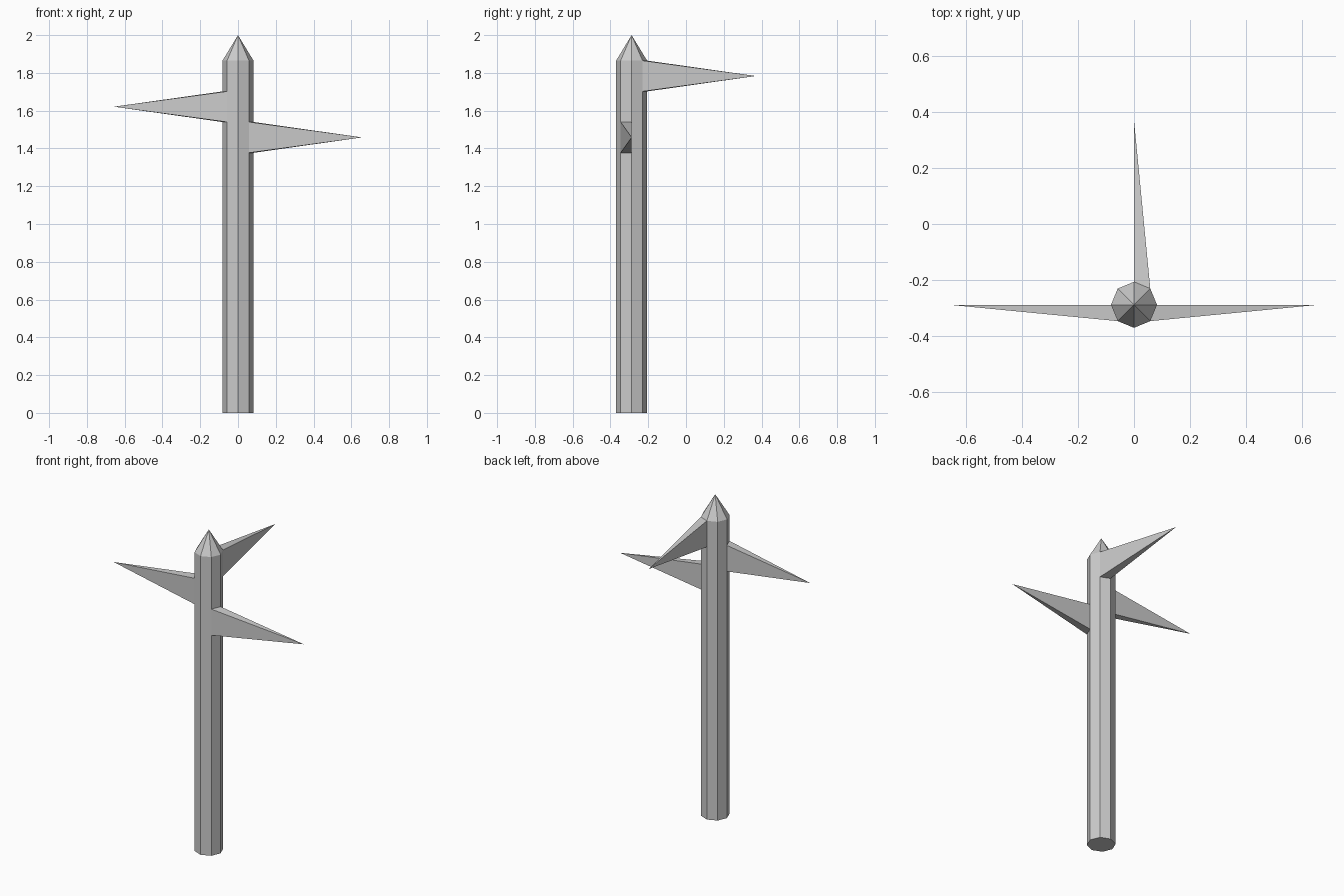
import bpy, bmesh
from math import cos, sin, tau
from mathutils import Vector

if "Cube" in bpy.data.objects:
    bpy.data.objects.remove(bpy.data.objects["Cube"])

R, CY, REACH, SIDES = 0.082, -0.288, 0.657, 8
LEVELS = [0, 1.377, 1.54, 1.702, 1.865]

bm = bmesh.new()

# Octagonal post, ringed where the spikes start and end
rings = [[bm.verts.new((R * cos(tau * i / SIDES), CY + R * sin(tau * i / SIDES), z))
          for i in range(SIDES)] for z in LEVELS]
bm.faces.new(rings[0][::-1])
walls = {}
for band, (lo, hi) in enumerate(zip(rings, rings[1:])):
    for i in range(SIDES):
        j = (i + 1) % SIDES
        walls[band, i] = bm.faces.new((lo[i], lo[j], hi[j], hi[i]))

# Pointed cap
apex = bm.verts.new((0, CY, 2))
for i in range(SIDES):
    bm.faces.new((rings[-1][i], rings[-1][(i + 1) % SIDES], apex))

# Spikes: pull the middle of one wall panel out to a point
# (band, panel, direction): right, left, back
for band, side, direction in ((1, 7, (1, 0)), (2, 4, (-1, 0)), (3, 1, (0, 1))):
    tip = bmesh.ops.poke(bm, faces=[walls[band, side]])["verts"][0]
    z = (LEVELS[band] + LEVELS[band + 1]) / 2
    tip.co = Vector((direction[0] * REACH, CY + direction[1] * REACH, z))

bmesh.ops.recalc_face_normals(bm, faces=bm.faces)
mesh = bpy.data.meshes.new("spiked_post")
bm.to_mesh(mesh)
bm.free()
bpy.context.collection.objects.link(bpy.data.objects.new("spiked_post", mesh))
